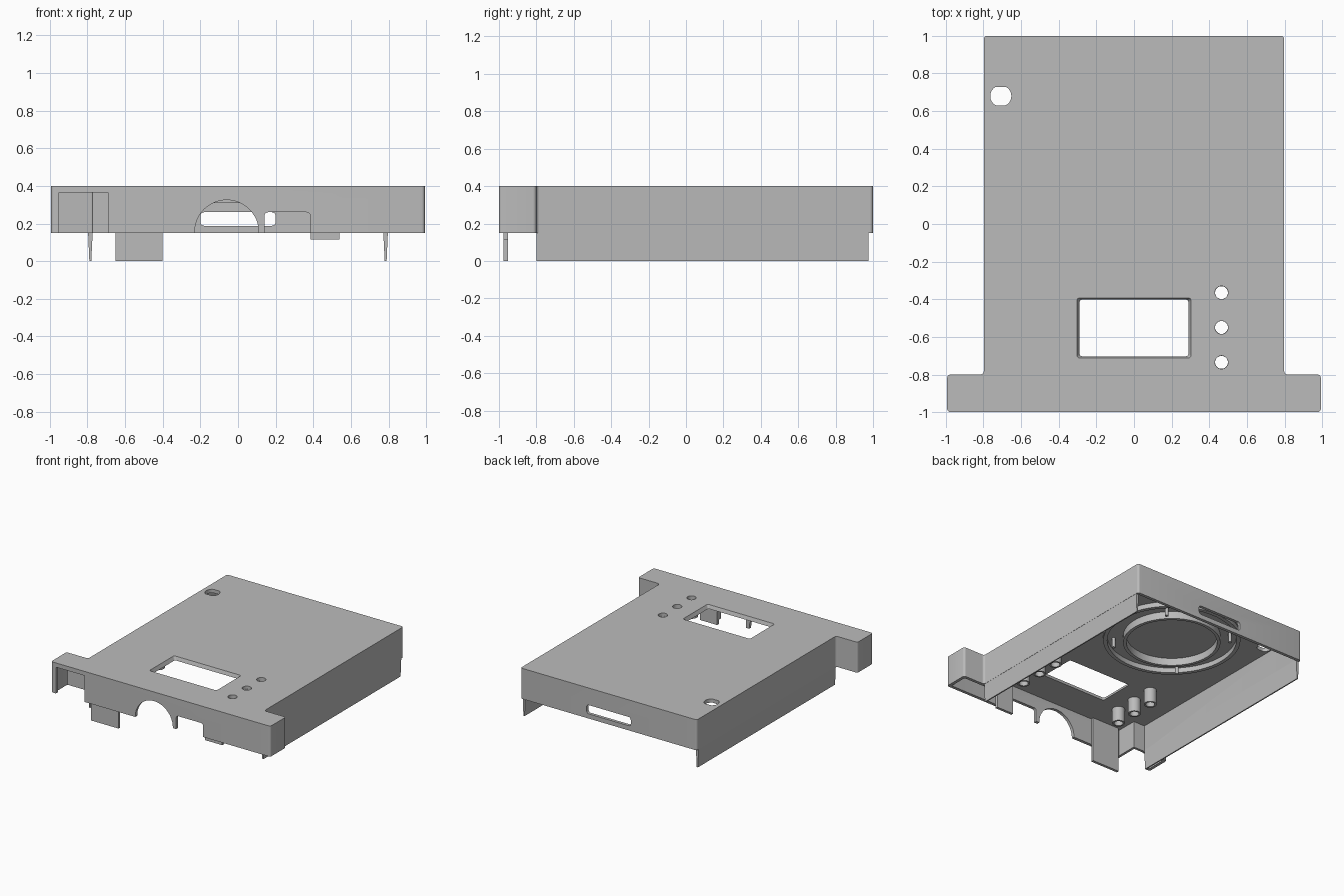
import bpy, bmesh
from math import cos, sin, pi
from mathutils import Vector

cube = bpy.data.objects.get("Cube")
if cube:
    bpy.data.objects.remove(cube, do_unlink=True)

grey = bpy.data.materials.new("plain grey plastic")
grey.use_nodes = True
colour = (0.5, 0.5, 0.5, 1)
grey.diffuse_color = colour
grey.node_tree.nodes["Principled BSDF"].inputs["Base Color"].default_value = colour

TOP, RIM, CEIL, WALL = 0.4, 0.15, 0.37, 0.025


def prism(name, points, lo, hi, axis="z", radius=0, grow=(0, 0)):
    """Extrude a flat outline along z or y, rounding its corners; grow widens the end."""
    bm = bmesh.new()
    place = (lambda p, t: (p[0], p[1], t)) if axis == "z" else (lambda p, t: (p[0], t, p[1]))
    verts = [bm.verts.new(place(p, lo)) for p in points]
    face = bm.faces.new(verts)
    if radius:
        bmesh.ops.bevel(bm, geom=list(bm.verts), offset=radius, segments=5,
                        affect="VERTICES", profile=0.5)
        face = list(bm.faces)[0]
    out = bmesh.ops.extrude_face_region(bm, geom=[face])["geom"]
    end = [v for v in out if isinstance(v, bmesh.types.BMVert)]
    cx = sum(p[0] for p in points) / len(points)
    cy = sum(p[1] for p in points) / len(points)
    shift = Vector(place((0, 0), hi - lo))
    for v in end:
        v.co += shift
        if grow != (0, 0):
            v.co.x = cx + (v.co.x - cx) * grow[0]
            v.co.y = cy + (v.co.y - cy) * grow[1]
    bmesh.ops.recalc_face_normals(bm, faces=bm.faces)
    mesh = bpy.data.meshes.new(name)
    bm.to_mesh(mesh)
    bm.free()
    mesh.materials.append(grey)
    obj = bpy.data.objects.new(name, mesh)
    bpy.context.collection.objects.link(obj)
    return obj


def rect(x0, x1, y0, y1):
    return [(x0, y0), (x1, y0), (x1, y1), (x0, y1)]


def circle(cx, cy, r, n=32, limit=9):
    pts = [(r * cos(2 * pi * i / n), r * sin(2 * pi * i / n)) for i in range(n)]
    return [(cx + x, cy + max(-limit, min(limit, y))) for x, y in pts]


def activate(obj):
    bpy.ops.object.select_all(action="DESELECT")
    obj.select_set(True)
    bpy.context.view_layer.objects.active = obj


def cut(obj, cutter):
    mod = obj.modifiers.new("cut", "BOOLEAN")
    mod.operation, mod.solver, mod.object = "DIFFERENCE", "EXACT", cutter
    activate(obj)
    bpy.ops.object.modifier_apply(modifier=mod.name)
    bpy.data.objects.remove(cutter, do_unlink=True)


def smooth(obj):
    activate(obj)
    bpy.ops.object.shade_smooth_by_angle(angle=0.6)


def ring(name, x, y, outer, inner, z0, z1, n=32):
    obj = prism(name, circle(x, y, outer, n), z0, z1)
    cut(obj, prism("cutter", circle(x, y, inner, n), z0 - 0.1, z1 + 0.1))
    smooth(obj)


def t_outline(inset):
    wing, body = 0.993 - inset, 0.798 - inset
    front, step, back = -1 + inset, -0.8 - inset, 1 - inset
    return [(-wing, front), (wing, front), (wing, step), (body, step),
            (body, back), (-body, back), (-body, step), (-wing, step)]


# Hollow T-shaped cover, open underneath
shell = prism("cover_shell", t_outline(0), RIM, TOP, radius=0.018)
cut(shell, prism("cutter", t_outline(WALL), 0, CEIL, radius=0.006))

# Display window with sloped edges
cut(shell, prism("cutter", rect(-0.285, 0.285, -0.7, -0.405), 0.36, TOP + 0.002,
                 radius=0.015, grow=(1.07, 1.09)))

# Button holes and the corner hole
BUTTON_Y = (-0.365, -0.55, -0.735)
for y in BUTTON_Y:
    cut(shell, prism("cutter", circle(0.465, y, 0.035), 0.3, 0.5))
cut(shell, prism("cutter", circle(-0.708, 0.68, 0.056, 40, 0.049), 0.3, 0.5))

# Openings in the front wall: corner pocket, arch and cable notch
cut(shell, prism("cutter", rect(-0.95, -0.69, 0.05, 0.365), -1.1, -0.95, "y"))
cut(shell, prism("cutter", circle(-0.06, 0.155, 0.17, 48), -1.1, -0.95, "y"))
cut(shell, prism("cutter", rect(0.14, 0.385, 0.05, 0.26), -1.1, -0.95, "y", 0.02))

# Slot in the back wall
cut(shell, prism("cutter", rect(-0.2, 0.2, 0.188, 0.26), 0.9, 1.1, "y", 0.02))
smooth(shell)

# Walls closing off the corner pocket
prism("pocket_back_wall", rect(-0.8, -0.67, -0.82, -0.8), RIM, CEIL)
prism("pocket_side_wall", rect(-0.69, -0.67, -0.976, -0.82), RIM, CEIL)

# Tapered lips below the side walls
for side, label in ((1, "left"), (-1, "right")):
    prism(label + "_side_lip",
          [(side * x, z) for x, z in ((0.772, 0.16), (0.797, 0.16), (0.79, 0), (0.78, 0))],
          -0.8, 0.975, "y")

# Tabs hanging inside the front wall
prism("large_front_tab", rect(-0.65, -0.4, 0, CEIL), -0.975, -0.953, "y")
prism("small_front_tab", rect(0.385, 0.54, 0.115, CEIL), -0.975, -0.953, "y")

# Button guides and matching posts under the top
for x, label in ((0.465, "button_guide"), (-0.465, "support_post")):
    for y in BUTTON_Y:
        ring(label, x, y, 0.048, 0.034, 0.25, CEIL + 0.005)

# Fan mount: two rings and four locating pins
FAN = (-0.06, 0.37)
ring("fan_outer_ring", *FAN, 0.515, 0.485, 0.33, CEIL + 0.005, 72)
ring("fan_inner_ring", *FAN, 0.365, 0.34, 0.31, CEIL + 0.005, 72)
for sx in (-1, 1):
    for sy in (-1, 1):
        pin = prism("fan_pin", circle(FAN[0] + sx * 0.31, FAN[1] + sy * 0.31, 0.013, 16),
                    0.29, CEIL + 0.005)
        smooth(pin)
